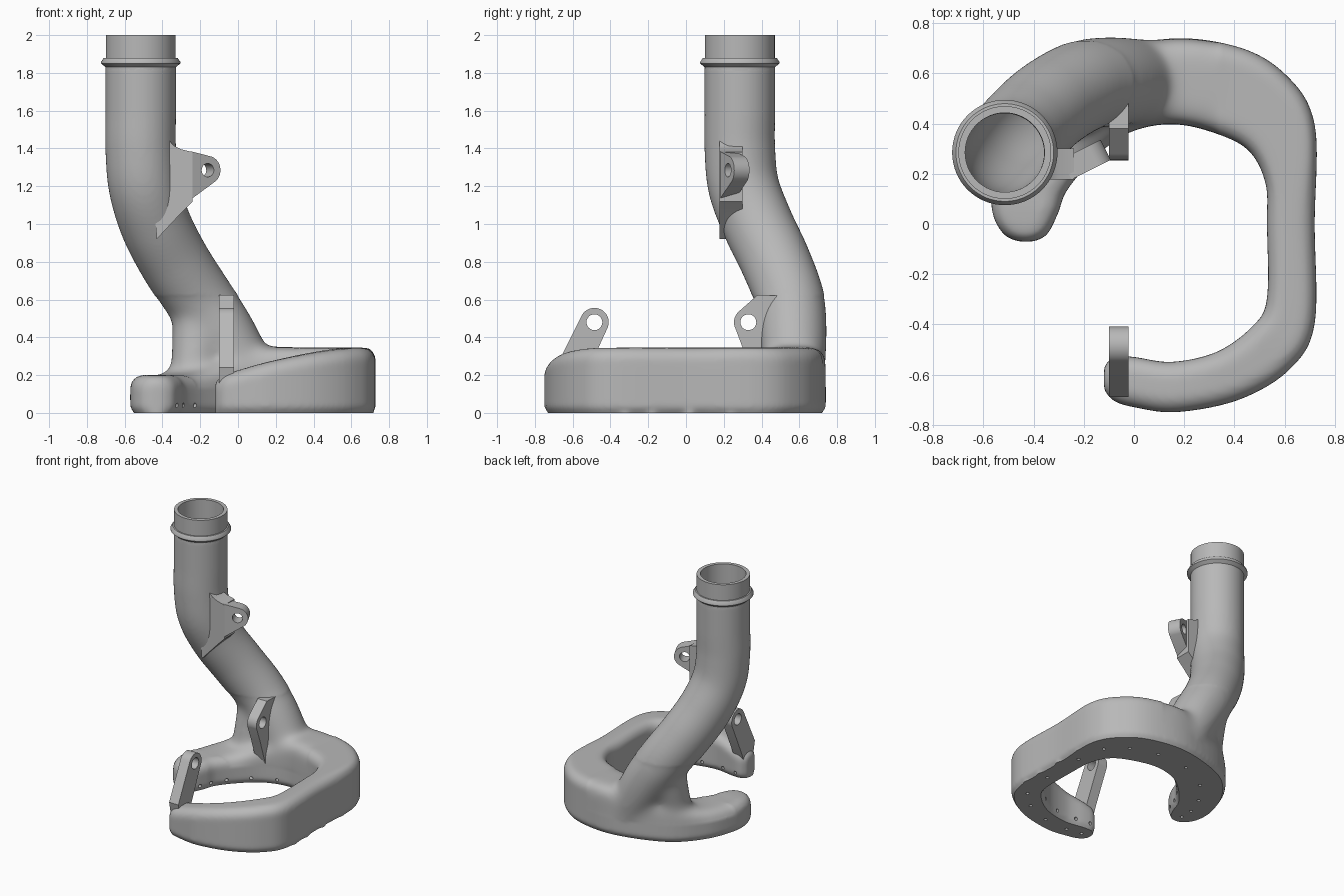
import bpy, bmesh
from math import sin, cos, pi, radians
from mathutils import Vector

if "Cube" in bpy.data.objects:
    bpy.data.objects.remove(bpy.data.objects["Cube"])

grey = bpy.data.materials.new("plain_grey")
grey.use_nodes = True
grey.diffuse_color = (0.48, 0.48, 0.48, 1)
grey.node_tree.nodes["Principled BSDF"].inputs["Base Color"].default_value = (0.48, 0.48, 0.48, 1)


def spline(points, steps):
    """Smooth curve through tuples of any length."""
    p = [points[0]] + list(points) + [points[-1]]
    out = []
    for i in range(1, len(p) - 2):
        for s in range(steps):
            t = s / steps
            out.append([0.5 * (2 * b + (c - a) * t + (2 * a - 5 * b + 4 * c - d) * t * t
                               + (3 * b - a - 3 * c + d) * t ** 3)
                        for a, b, c, d in zip(*p[i - 1:i + 3])])
    return out + [list(points[-1])]


def add_loft(bm, sections, cyclic=False):
    rows = [[bm.verts.new(v) for v in s] for s in sections]
    n = len(rows[0])
    pairs = list(zip(rows, rows[1:]))
    if cyclic:
        pairs.append((rows[-1], rows[0]))
    faces = [bm.faces.new((a[j], a[(j + 1) % n], b[(j + 1) % n], b[j]))
             for a, b in pairs for j in range(n)]
    if not cyclic:
        faces += [bm.faces.new(rows[0]), bm.faces.new(rows[-1])]
    bmesh.ops.recalc_face_normals(bm, faces=faces)


def finish(name, bm):
    mesh = bpy.data.meshes.new(name)
    bm.to_mesh(mesh)
    bm.free()
    mesh.materials.append(grey)
    obj = bpy.data.objects.new(name, mesh)
    bpy.context.collection.objects.link(obj)
    return obj


def circle(centre, axis, r, n=48):
    axis = axis.normalized()
    ref = Vector((1, 0, 0)) if abs(axis.x) < 0.9 else Vector((0, 1, 0))
    a = axis.cross(ref).normalized()
    b = axis.cross(a)
    return [centre + r * (a * cos(2 * pi * i / n) + b * sin(2 * pi * i / n)) for i in range(n)]


def add_rod(bm, start, end, r, n=16):
    add_loft(bm, [circle(p, end - start, r, n) for p in (start, end)])


def add_tube(bm, path):
    """Sweep a circle along (x, y, z, radius) points."""
    pts = [Vector(p[:3]) for p in path]
    last = len(pts) - 1
    add_loft(bm, [circle(p, pts[min(i + 1, last)] - pts[max(i - 1, 0)], path[i][3])
                  for i, p in enumerate(pts)])


def apply(obj, kind, **settings):
    mod = obj.modifiers.new(kind.title(), kind)
    for key, value in settings.items():
        setattr(mod, key, value)
    bpy.context.view_layer.objects.active = obj
    bpy.ops.object.modifier_apply(modifier=mod.name)


def cut(obj, cutter, solver='EXACT'):
    apply(obj, 'BOOLEAN', operation='DIFFERENCE', object=cutter, solver=solver)


# Open ring: inner x, y, outer x, y, height
stations = [
    (-.40, -.07, -.46, -.07, .15), (-.345, -.04, -.52, -.04, .19), (-.30, .05, -.565, .05, .2),
    (-.27, .13, -.56, .2, .2), (-.17, .25, -.47, .42, .21), (-.03, .36, -.27, .62, .28),
    (.15, .4, .1, .735, .345), (.33, .36, .4, .71, .345), (.46, .29, .6, .6, .345),
    (.525, .16, .72, .4, .345), (.53, 0, .72, 0, .345), (.53, -.3, .72, -.4, .345),
    (.47, -.41, .62, -.58, .34), (.33, -.51, .42, -.7, .315), (.15, -.55, .17, -.75, .27),
    (0, -.53, 0, -.73, .225), (-.08, -.53, -.08, -.705, .2), (-.12, -.57, -.12, -.66, .16)]


def ring_section(ix, iy, ox, oy, h):
    inner, outer = Vector((ix, iy, 0)), Vector((ox, oy, 0))
    w = (outer - inner).length
    across = (outer - inner) / w
    r = min(.07, .45 * w)
    c = min(.04, .3 * w)
    half = [(c, -.03), (0, .03)]
    half += [(r - r * cos(a), h - r + r * sin(a)) for a in (pi / 12 * k for k in range(7))]
    shape = half + [(w - u, z) for u, z in reversed(half)]
    return [inner + across * u + Vector((0, 0, z)) for u, z in shape]


# Bent riser pipe and its branch to the short arm
path = [(-.515, .285, z, .187) for z in (1.84, 1.6, 1.4)] + [
    (-.497, .305, 1.2, .188), (-.437, .38, 1, .188), (-.335, .475, .8, .186),
    (-.205, .55, .6, .183), (-.085, .568, .42, .18), (.04, .57, .2, .165), (.1, .57, .08, .15)]
branch = [(-.21, .54, .6, .14), (-.21, .53, .45, .14), (-.25, .45, .12, .11)]

bm = bmesh.new()
add_loft(bm, [ring_section(*s) for s in spline(stations, 6)])
add_tube(bm, spline(path, 8))
add_tube(bm, spline(branch, 6))
for y in (-.32, -.18, .02, .24):
    add_rod(bm, Vector((.688, y, -.03)), Vector((.688, y, .05)), .03)
body = finish("ring_and_riser", bm)
apply(body, 'REMESH', mode='VOXEL', voxel_size=.0125)

# Blend the pipe into the ring
bm = bmesh.new()
bm.from_mesh(body.data)
joint = [v for v in bm.verts if .14 < v.co.z < .62 and v.co.x < .34 and v.co.y > .2]
for group, passes in ((list(bm.verts), 4), (joint, 40)):
    for _ in range(passes):
        bmesh.ops.smooth_vert(bm, verts=group, factor=.5, use_axis_x=True,
                              use_axis_y=True, use_axis_z=True)
bm.to_mesh(body.data)
bm.free()

# Flat underside
bm = bmesh.new()
bmesh.ops.create_cube(bm, size=2)
bmesh.ops.translate(bm, verts=bm.verts, vec=(0, 0, -1))
floor_cutter = finish("floor_cutter", bm)

# Bore following the riser
bm = bmesh.new()
add_tube(bm, spline([(-.515, .285, 2.1, .158)] + [p[:3] + (.158,) for p in path[1:7]]
                    + [(-.085, .568, .42, .13)], 8))
bore_cutter = finish("bore_cutter", bm)

# Small outlet holes in the underside and inner wall
bm = bmesh.new()
up = Vector((0, 0, 1))
for s in spline(stations, 2)[3:-2:2]:
    inner, outer = Vector((s[0], s[1], 0)), Vector((s[2], s[3], 0))
    mid = (inner + outer) / 2
    add_rod(bm, mid - up * .02, mid + up * .05, .012)
    side = (outer - inner).normalized()
    add_rod(bm, inner - side * .03 + up * .04, inner + side * .05 + up * .04, .012)
outlet_cutter = finish("outlet_cutter", bm)

for cutter in (floor_cutter, bore_cutter, outlet_cutter):
    cut(body, cutter, 'MANIFOLD')

# Top collar with its raised bead
profile = [(.158, 1.8), (.186, 1.8), (.186, 1.83), (.21, 1.85), (.21, 1.858),
           (.195, 1.88), (.185, 1.88), (.185, 2), (.158, 2)]
bm = bmesh.new()
turns = [2 * pi * i / 64 for i in range(64)]
add_loft(bm, [[Vector((-.515 + r * cos(a), .285 + r * sin(a), z)) for r, z in profile]
              for a in turns], cyclic=True)
finish("top_collar", bm)


def lug(name, eye, r, hole, arc, rest, place, w0, w1):
    """Flat plate with a rounded, drilled eye; place maps (u, v, w) to space."""
    a0, a1 = map(radians, arc)
    outline = [(eye[0] + r * cos(a0 + (a1 - a0) * i / 16), eye[1] + r * sin(a0 + (a1 - a0) * i / 16))
               for i in range(17)] + rest
    bm = bmesh.new()
    add_loft(bm, [[place(u, v, w) for u, v in outline] for w in (w0, w1)])
    obj = finish(name, bm)
    bm = bmesh.new()
    add_rod(bm, place(*eye, w0 - .05), place(*eye, w1 + .05), hole, 32)
    drill = finish("drill", bm)
    cut(obj, drill)
    bpy.data.objects.remove(drill)
    return obj


def sideways(u, v, w):
    return Vector((w, u, v))


def slanted(u, v, w):
    return Vector((-.16 + .894 * u - .447 * w, .222 + .447 * u + .894 * w, v))


# Mounting lugs
lug("front_lug", (-.485, .48), .076, .042, (-20, 152),
    [(-.69, .24), (-.66, .1), (-.57, .1), (-.53, .2)], sideways, -.1, -.022)
lug("rear_lug", (.33, .48), .076, .042, (130, 196),
    [(.3, .345), (.37, .13), (.5, .13), (.5, .62), (.38, .625)], sideways, -.1, -.022)
lug("upper_lug", (0, 1.285), .075, .036, (-50, 75),
    [(-.1, 1.385), (-.1, 1.13)], slanted, 0, .09)

# Web joining the upper lug to the riser
web = [(-.38, 1.46), (-.34, 1.415), (-.3, 1.395), (-.24, 1.38), (-.24, 1.12),
       (-.29, 1.07), (-.43, .92), (-.46, 1.3)]
bm = bmesh.new()
add_loft(bm, [[Vector((x, y, z)) for x, z in web] for y in (.177, .3)])
cut(finish("upper_lug_web", bm), bore_cutter)

for cutter in (floor_cutter, bore_cutter, outlet_cutter):
    bpy.data.objects.remove(cutter)

# Smooth shading with crisp edges
bpy.ops.object.select_all(action='DESELECT')
for obj in bpy.context.collection.objects:
    if obj.type == 'MESH':
        obj.select_set(True)
        bpy.context.view_layer.objects.active = obj
bpy.ops.object.shade_smooth_by_angle(angle=radians(35))
